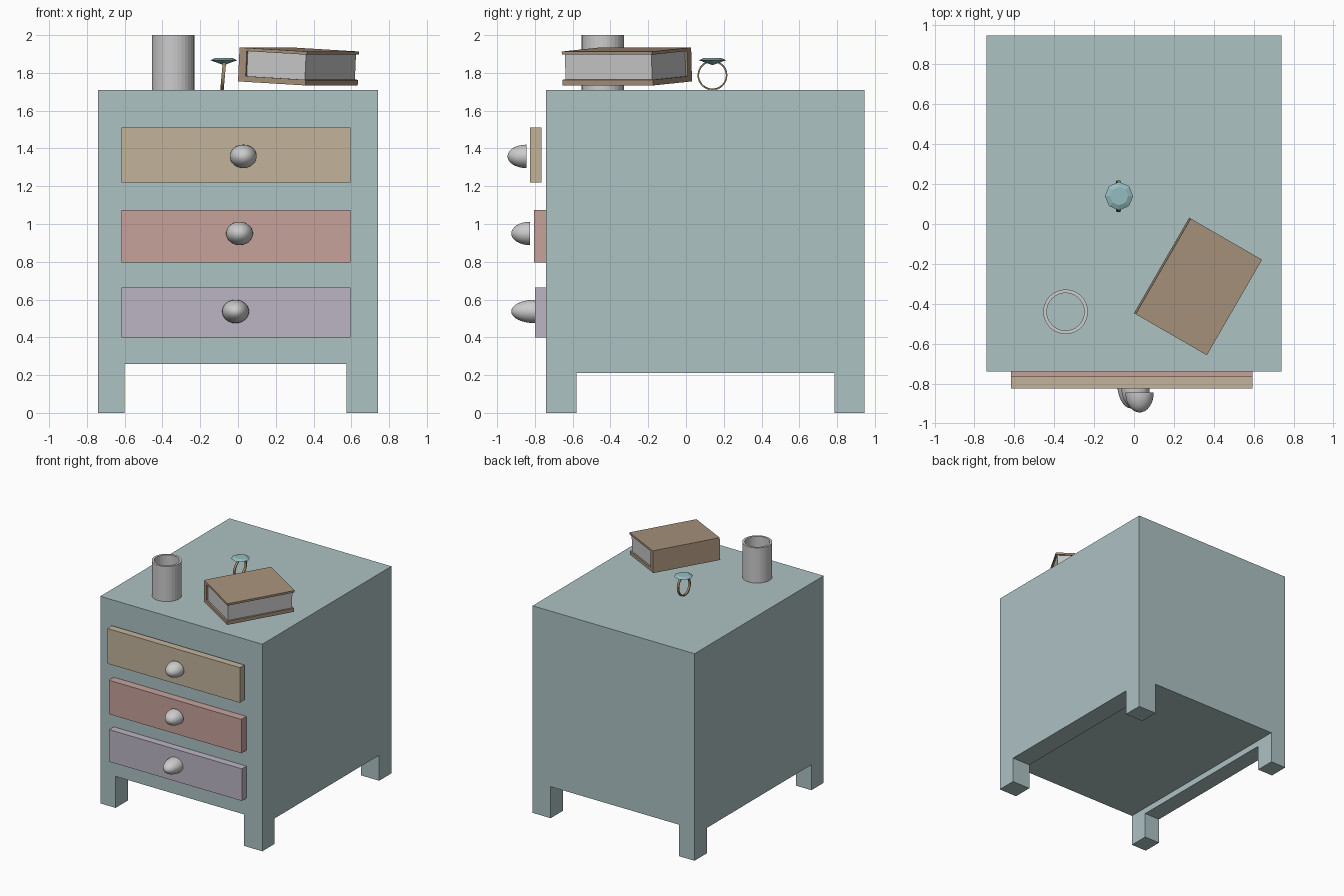
import bpy, bmesh
from math import radians, pi, cos, sin
from mathutils import Matrix, Vector

if "Cube" in bpy.data.objects:
    bpy.data.objects.remove(bpy.data.objects["Cube"])


def material(name, rgb):
    m = bpy.data.materials.new(name)
    m.diffuse_color = (*rgb, 1)
    m.use_nodes = True
    m.node_tree.nodes["Principled BSDF"].inputs["Base Color"].default_value = m.diffuse_color
    return m


def finish(name, bm, mat=None, smooth=False, matrix=None):
    if matrix:
        bm.transform(matrix)
    bmesh.ops.recalc_face_normals(bm, faces=bm.faces)
    me = bpy.data.meshes.new(name)
    bm.to_mesh(me)
    bm.free()
    ob = bpy.data.objects.new(name, me)
    bpy.context.collection.objects.link(ob)
    if mat:
        me.materials.append(mat)
    if smooth:
        bpy.ops.object.select_all(action='DESELECT')
        ob.select_set(True)
        bpy.context.view_layer.objects.active = ob
        bpy.ops.object.shade_smooth_by_angle(angle=radians(40))
    return ob


def box(name, x, y, z, mat=None, matrix=None):
    bm = bmesh.new()
    size = Matrix.Diagonal((x[1] - x[0], y[1] - y[0], z[1] - z[0], 1))
    centre = Matrix.Translation((sum(x) / 2, sum(y) / 2, sum(z) / 2))
    bmesh.ops.create_cube(bm, size=1, matrix=centre @ size)
    return finish(name, bm, mat, matrix=matrix)


def lathe(name, profile, n, mat=None, matrix=None):
    """Closed (radius, height) profile swept round z."""
    bm = bmesh.new()
    rings = [[bm.verts.new((r * cos(2 * pi * i / n), r * sin(2 * pi * i / n), h))
              for i in range(n)] for r, h in profile]
    for a, b in zip(rings, rings[1:] + rings[:1]):
        for i in range(n):
            j = (i + 1) % n
            bm.faces.new((a[i], a[j], b[j], b[i]))
    return finish(name, bm, mat, matrix=matrix)


body_mat = material("sage", (0.42, 0.54, 0.55))
book_mat = material("leather", (0.39, 0.29, 0.20))
band_mat = material("bronze", (0.35, 0.24, 0.14))
gem_mat = material("aqua", (0.30, 0.51, 0.53))

# Cabinet: solid block, legs left by two crossing tunnels
cabinet = box("cabinet", (-0.74, 0.74), (-0.74, 0.945), (0, 1.71), body_mat)
cutters = [box("front_tunnel", (-0.60, 0.575), (-1.2, 1.2), (-0.1, 0.26)),
           box("side_tunnel", (-1.2, 1.2), (-0.58, 0.785), (-0.1, 0.21))]
bpy.context.view_layer.objects.active = cabinet
for c in cutters:
    c.hide_render = True
    mod = cabinet.modifiers.new(c.name, 'BOOLEAN')
    mod.operation, mod.solver, mod.object = 'DIFFERENCE', 'EXACT', c
    bpy.ops.object.modifier_apply(modifier=mod.name)
    bpy.data.objects.remove(c)

# Drawer fronts with domed knobs
drawers = [  # name, colour, y range, z range, knob (x, z, back y, depth)
    ("top", (0.54, 0.45, 0.33), (-0.825, -0.765), (1.22, 1.51), (0.028, 1.358, -0.845, 0.10)),
    ("middle", (0.57, 0.36, 0.33), (-0.805, -0.74), (0.795, 1.075), (0.008, 0.95, -0.825, 0.10)),
    ("bottom", (0.50, 0.46, 0.55), (-0.80, -0.74), (0.40, 0.665), (-0.013, 0.537, -0.80, 0.125)),
]
for name, rgb, y, z, (kx, kz, ky, depth) in drawers:
    box(name + "_drawer", (-0.617, 0.595), y, z, material(name + "_paint", rgb))
    bm = bmesh.new()
    bmesh.ops.create_uvsphere(bm, u_segments=32, v_segments=16, radius=1)
    cut = bmesh.ops.bisect_plane(bm, geom=bm.verts[:] + bm.edges[:] + bm.faces[:],
                                 plane_co=(0, 0, 0), plane_no=(0, 1, 0), clear_outer=True)
    bmesh.ops.contextual_create(bm, geom=[e for e in cut['geom_cut']
                                          if isinstance(e, bmesh.types.BMEdge)])
    finish(name + "_knob", bm, smooth=True,
           matrix=Matrix.Translation((kx, ky, kz)) @ Matrix.Diagonal((0.071, depth, 0.062, 1)))

# Open cup
lathe("cup", [(0.112, 0), (0.112, 0.29), (0.094, 0.29), (0.094, 0)], 32,
      matrix=Matrix.Translation((-0.343, -0.44, 1.71)))

# Ring band, leaning slightly, with a faceted gem on top
lean = Matrix.Translation((-0.078, 0.14, 1.787)) @ Matrix.Rotation(radians(5), 4, 'Y')
lathe("ring_band", [(0.079, -0.009), (0.079, 0.009), (0.071, 0.009), (0.071, -0.009)], 32,
      band_mat, lean @ Matrix.Rotation(radians(90), 4, 'Y'))
bm = bmesh.new()
levels = [[bm.verts.new((r * cos(i * pi / 4), r * sin(i * pi / 4), h)) for i in range(8)]
          for r, h in ((0.046, 0.012), (0.071, 0.0))]
tip = bm.verts.new((0, 0, -0.026))
bm.faces.new(levels[0])
for i in range(8):
    j = (i + 1) % 8
    bm.faces.new((levels[0][i], levels[0][j], levels[1][j], levels[1][i]))
    bm.faces.new((levels[1][i], levels[1][j], tip))
finish("ring_gem", bm, gem_mat, matrix=Matrix.Translation((-0.075, 0.14, 1.867)))

# Book: x across from the spine, y along the spine, tipped down to the fore edge
lay = (Matrix.Translation((0.0, -0.447, 1.755)) @ Matrix.Rotation(radians(-30), 4, 'Z')
       @ Matrix.Rotation(radians(3), 4, 'Y'))
W, L, H = 0.413, 0.553, 0.18
box("book_spine", (0, 0.045), (0, L), (0, H), book_mat, lay)
box("book_back_cover", (0.045, W), (0, L), (0, 0.03), book_mat, lay)
box("book_front_cover", (0.045, W), (0, L), (H - 0.017, H), book_mat, lay)
box("book_pages", (0.045, W - 0.012), (0.012, L - 0.012), (0.03, H - 0.017), None, lay)
